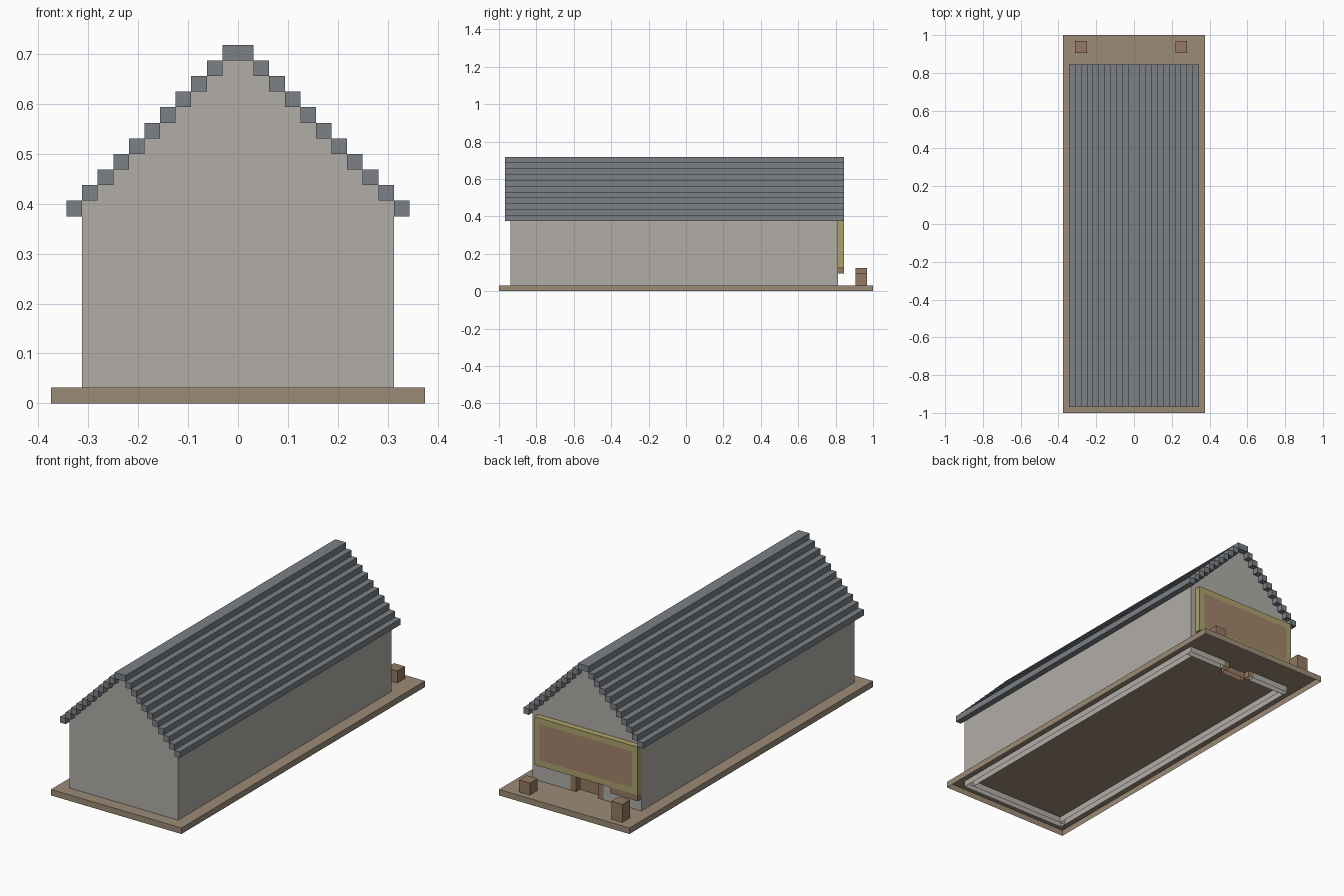
import bpy, bmesh

if "Cube" in bpy.data.objects:
    bpy.data.objects.remove(bpy.data.objects["Cube"])

U = 1 / 32  # block size; all coordinates below are in blocks


def material(name, rgb):
    m = bpy.data.materials.new(name)
    m.diffuse_color = (*rgb, 1)
    m.use_nodes = True
    m.node_tree.nodes["Principled BSDF"].inputs["Base Color"].default_value = m.diffuse_color
    return m


STONE = material("stone", (0.44, 0.42, 0.39))
SLATE = material("slate", (0.20, 0.22, 0.24))
EARTH = material("earth", (0.33, 0.26, 0.18))
WOOD = material("wood", (0.30, 0.19, 0.12))
BOARD = material("board", (0.36, 0.23, 0.15))
TRIM = material("trim", (0.42, 0.36, 0.15))


def finish(name, bm, mat):
    """Make the object; faces resting on the ground are left open."""
    bmesh.ops.recalc_face_normals(bm, faces=bm.faces)
    low = [f for f in bm.faces if all(abs(v.co.z) < 1e-5 for v in f.verts)]
    bmesh.ops.delete(bm, geom=low, context="FACES")
    me = bpy.data.meshes.new(name)
    bm.to_mesh(me)
    bm.free()
    me.materials.append(mat)
    ob = bpy.data.objects.new(name, me)
    bpy.context.collection.objects.link(ob)
    return ob


def boxes(name, mat, *extents):
    """One object from boxes given as x0, x1, y0, y1, z0, z1."""
    bm = bmesh.new()
    for x0, x1, y0, y1, z0, z1 in extents:
        for v in bmesh.ops.create_cube(bm, size=1)["verts"]:
            v.co.x = U * (x1 if v.co.x > 0 else x0)
            v.co.y = U * (y1 if v.co.y > 0 else y0)
            v.co.z = U * (z1 if v.co.z > 0 else z0)
    return finish(name, bm, mat)


def gable(name, y0, y1, door=False):
    """Stepped gable wall, extruded from its half profile and mirror image."""
    half = [(3, 8), (3, 0)] if door else []
    half.append((10, 0))
    for i in range(10):
        half += [(10 - i, 13 + i), (9 - i, 13 + i)]
    half.pop()  # the two halves meet in one flat top
    pts = half + [(-x, z) for x, z in reversed(half)]
    bm = bmesh.new()
    f = bm.faces.new([bm.verts.new((x * U, y0 * U, z * U)) for x, z in pts])
    ext = bmesh.ops.extrude_face_region(bm, geom=[f], use_keep_orig=True)["geom"]
    vs = [e for e in ext if isinstance(e, bmesh.types.BMVert)]
    bmesh.ops.translate(bm, verts=vs, vec=(0, (y1 - y0) * U, 0))
    return finish(name, bm, STONE)


# Ground slab, hollow underneath
boxes("base", EARTH, (-12, 12, -32, 32, 0, 1))

# Walls, reaching down through the slab
gable("front_wall", -30, -29)
gable("back_wall", 25, 26, door=True)
for side, x in (("left", -10), ("right", 9)):
    boxes(side + "_wall", STONE, (x, x + 1, -29, 25, 0, 13))

# Stepped roof: one long strip per course on each side, with a wide ridge
courses = [(-1, 1, -31, 27, 22, 23)]
for i in range(10):
    x, z = 10 - i, 12 + i
    courses += [(x, x + 1, -31, 27, z, z + 1), (-x - 1, -x, -31, 27, z, z + 1)]
boxes("roof", SLATE, *courses)

# Doorway: posts, lintel and a door set back behind the wall
boxes("door_frame", WOOD, (-3, -2, 25, 26, 0, 8), (2, 3, 25, 26, 0, 8),
      (-2, 2, 25, 26, 7, 8))
boxes("door", WOOD, (-2, 2, 24, 25, 0, 7))

# Blank sign board with trim, and the bracket under it
boxes("sign_board", BOARD, (-9, 8, 26, 27, 5, 11))
boxes("sign_trim", TRIM, (-10, 9, 26, 27, 4, 5), (-10, 9, 26, 27, 11, 12),
      (-10, -9, 26, 27, 5, 11), (8, 9, 26, 27, 5, 11))
boxes("sign_bracket", WOOD, (-10, -5, 26, 27, 3, 4))

# Crates at the back corners, one lower than the other
boxes("left_crate", WOOD, (-10, -8, 29, 31, 1, 4))
boxes("right_crate", WOOD, (7, 9, 29, 31, 1, 3))
